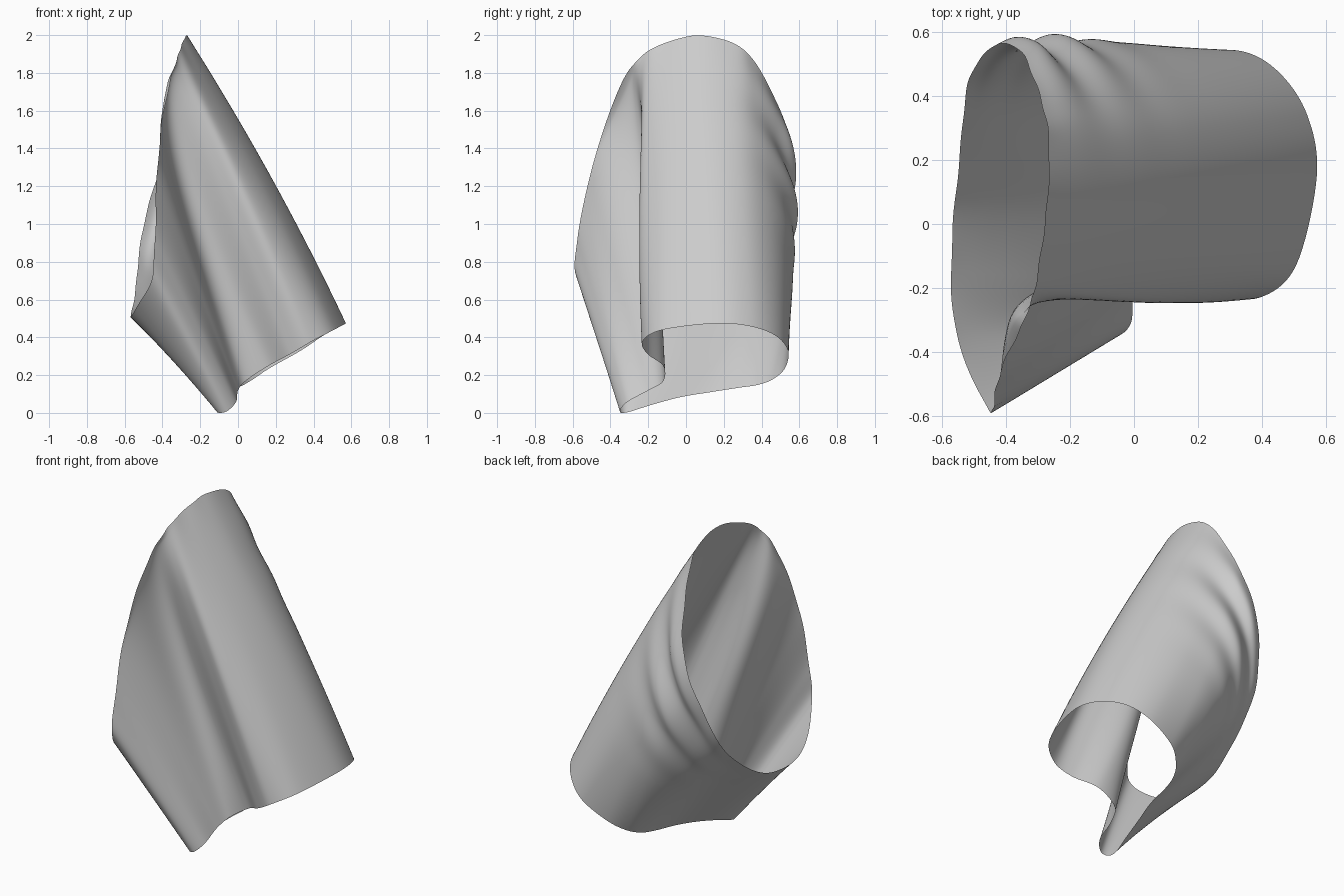
import bpy, bmesh, math
from mathutils import Vector

if "Cube" in bpy.data.objects:
    bpy.data.objects.remove(bpy.data.objects["Cube"])

# Lower hem (S-shaped front pleat) and large slanted upper opening, paired point by point
HEM = [(.57,.15,.475),(.54,.34,.46),(.45,.475,.41),(.33,.54,.33),(.17,.525,.24),
       (.08,.46,.18),(.03,.38,.15),(0,.28,.135),(-.02,.12,.11),(-.06,-.03,.085),
       (-.09,-.18,.045),(-.11,-.31,.005),(-.06,-.35,.01),(-.01,-.31,.06),(0,-.2,.12),
       (.04,-.12,.17),(.16,-.12,.25),(.28,-.205,.315),(.39,-.23,.38),(.505,-.13,.44)]
TOP = [(-.27,.08,2.0),(-.265,.25,1.96),(-.28,.36,1.87),(-.31,.46,1.7),(-.35,.54,1.5),
       (-.42,.56,1.28),(-.49,.5,1.05),(-.525,.41,.85),(-.54,.25,.68),(-.56,.05,.55),
       (-.57,-.15,.51),(-.55,-.36,.54),(-.46,-.57,.7),(-.44,-.575,.92),(-.43,-.51,1.25),
       (-.4,-.42,1.55),(-.355,-.33,1.77),(-.325,-.255,1.87),(-.305,-.18,1.93),(-.285,-.05,1.98)]
N, SUB, ROWS = len(HEM), 9, 90


def loop_point(pts, t):
    """Closed Catmull-Rom curve through pts."""
    i, f = int(t), t - int(t)
    a, b, c, d = (Vector(pts[(i + k) % N]) for k in (-1, 0, 1, 2))
    return 0.5 * (2*b + (c - a)*f + (2*a - 5*b + 4*c - d)*f*f + (3*b - a - 3*c + d)*f**3)


def bump(t, centre, width):
    """Soft bell around a loop position, wrapping round the seam."""
    d = abs(t - centre)
    return math.exp(-(min(d, N - d) / width) ** 2)


def cloth_point(t, v):
    p = loop_point(HEM, t).lerp(loop_point(TOP, t), v)
    arch = 4 * v * (1 - v)
    # fuller back, outer side and front panel; sunken front pleat
    p += arch * bump(t, 5.0, 2.3) * Vector((0, .045, 0))
    p += arch * bump(t, 0.0, 2.2) * Vector((.025, 0, .012))
    p += arch * bump(t, 18.0, .9) * Vector((0, -.03, 0))
    pleat = 2.6 * v * math.sqrt(1 - v)
    p += pleat * bump(t, 15.8, 1.0) * Vector((-.085, .07, -.01))
    # gathered folds running alongside the upper opening at the back
    amp = .024 * bump(t, 4.6, 2.2) * bump(v, .84, .24)
    w = math.sin((1 - v) * 29 + (t - 4.6) * .5)
    p += amp * w * Vector((.45, .85, .1))
    # slight ripple of the raw upper edge
    p.x += .002 * v**12 * math.sin(t * math.tau * 17 / N)
    return p


# Draped sleeve: open-ended tube lofted between the two openings
bm = bmesh.new()
cols = N * SUB
grid = [[bm.verts.new(cloth_point(c / SUB, r / ROWS)) for c in range(cols)]
        for r in range(ROWS + 1)]
for r in range(ROWS):
    for c in range(cols):
        d = (c + 1) % cols
        bm.faces.new((grid[r][c], grid[r][d], grid[r + 1][d], grid[r + 1][c]))
low = min(v.co.z for v in bm.verts)
for v in bm.verts:
    v.co.z -= low
bmesh.ops.recalc_face_normals(bm, faces=bm.faces)
mesh = bpy.data.meshes.new("draped_sleeve")
bm.to_mesh(mesh)
bm.free()
mesh.shade_smooth()
sleeve = bpy.data.objects.new("draped_sleeve", mesh)
bpy.context.collection.objects.link(sleeve)
